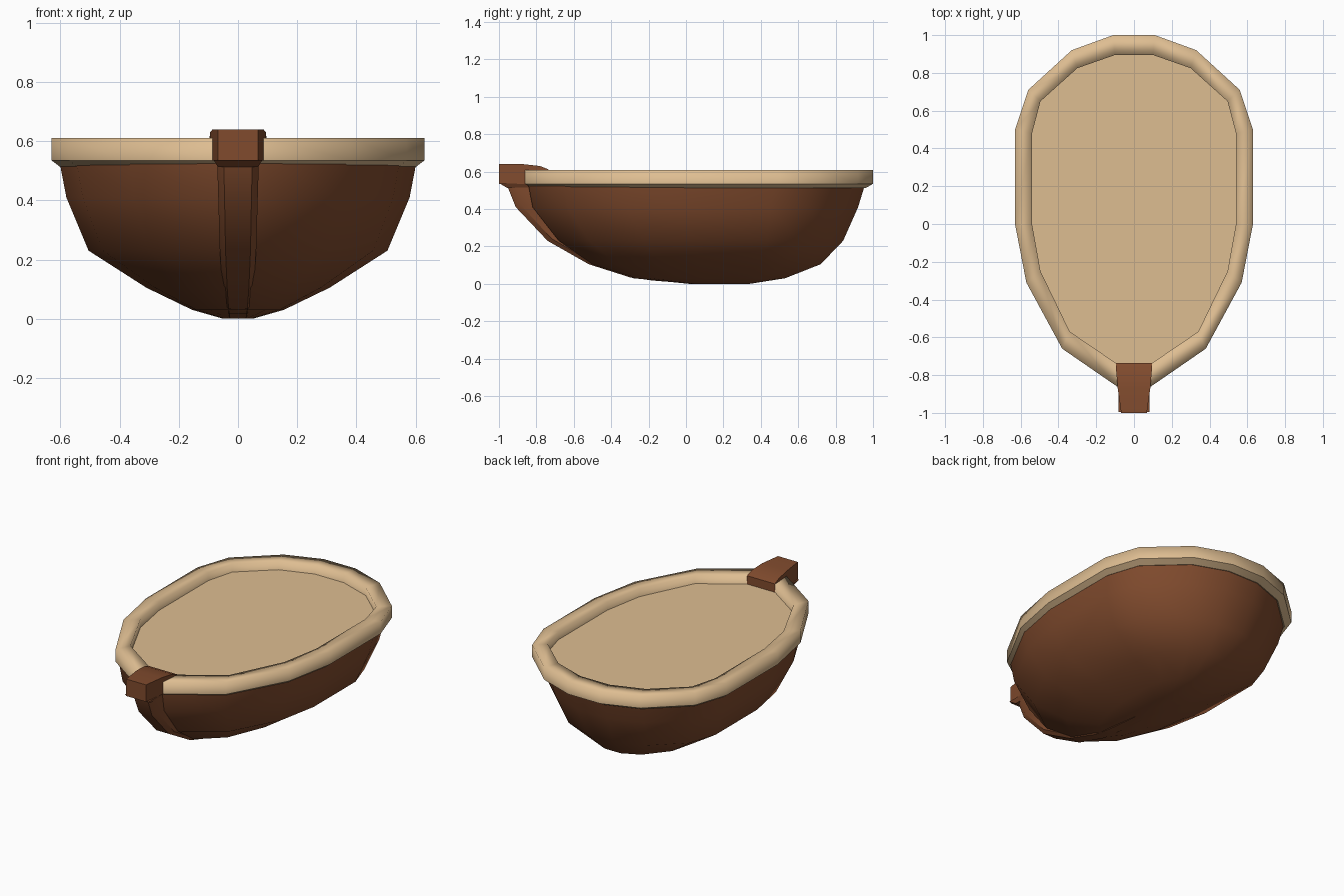
import bpy, bmesh

if "Cube" in bpy.data.objects:
    bpy.data.objects.remove(bpy.data.objects["Cube"])


def material(name, rgb):
    m = bpy.data.materials.new(name)
    m.diffuse_color = (*rgb, 1)
    m.use_nodes = True
    m.node_tree.nodes["Principled BSDF"].inputs["Base Color"].default_value = m.diffuse_color
    return m


BROWN = material("dark brown wood", (0.22, 0.071, 0.027))
TAN = material("pale tan wood", (0.73, 0.51, 0.285))

# right half of the plan outlines, back to front
OUTER = [(.11, 1.0), (.33, .92), (.56, .71), (.63, .50), (.63, 0), (.57, -.31), (.38, -.66), (.09, -.86)]
INNER = [(.10, .895), (.30, .825), (.495, .65), (.54, .48), (.54, 0), (.495, -.25), (.34, -.57), (.09, -.74)]


def ring(half, z):
    pts = half + [(-x, y) for x, y in reversed(half)]
    return [(x, y, z) for x, y in pts]


def fitted(xmax, front, back):
    # outer outline squeezed to a given width and y range
    return [(x * xmax / .63, front + (y + .86) / 1.86 * (back - front)) for x, y in OUTER]


def loft(name, rings, mat, caps=(True, True), closed=False, smooth=True, angle=35):
    bm = bmesh.new()
    rows = [[bm.verts.new(p) for p in r] for r in rings]
    n = len(rows[0])
    pairs = list(zip(rows, rows[1:])) + ([(rows[-1], rows[0])] if closed else [])
    for a, b in pairs:
        for i in range(n):
            bm.faces.new((a[i], a[(i + 1) % n], b[(i + 1) % n], b[i]))
    if caps[0]:
        bm.faces.new(rows[0])
    if caps[1]:
        bm.faces.new(rows[-1])
    bmesh.ops.recalc_face_normals(bm, faces=bm.faces)
    me = bpy.data.meshes.new(name)
    bm.to_mesh(me)
    bm.free()
    me.materials.append(mat)
    ob = bpy.data.objects.new(name, me)
    bpy.context.collection.objects.link(ob)
    if smooth:
        me.shade_smooth()
        if angle:
            me.set_sharp_from_angle(angle=angle * 3.14159 / 180)
    return ob


# hull: z, half width, front y, back y
levels = [(0, .05, .02, .34), (.03, .155, -.28, .53), (.105, .31, -.50, .72),
          (.23, .505, -.68, .84), (.41, .58, -.82, .92), (.54, .605, -.845, .96)]
loft("hull", [ring(fitted(w, f, b), z) for z, w, f, b in levels], BROWN)

# deck inside the rim
deck_edge = fitted(.585, -.80, .95)
loft("deck", [ring(deck_edge, .53), ring(deck_edge, .56)], TAN, smooth=False)

# rim: rounded-looking band with a chamfered underside
under = fitted(.60, -.82, .96)
rim = loft("rim", [ring(under, .512), ring(OUTER, .535), ring(OUTER, .61),
                   ring(INNER, .61), ring(INNER, .53)],
           TAN, caps=(False, False), closed=True, angle=None)
sharp = rim.data.attributes.new("sharp_edge", 'BOOLEAN', 'EDGE')
for e in rim.data.edges:
    za, zb = (rim.data.vertices[i].co.z for i in e.vertices)
    sharp.data[e.index].value = abs(za - zb) < .001 and za < .6

# keel post: outer y, outer z, half width
path = [(-.965, .55, .07), (-.95, .51, .07), (-.91, .41, .067), (-.74, .23, .062),
        (-.52, .105, .054), (-.30, .035, .047), (-.18, .018, .043), (.04, 0, .04)]
keel = []
for i, (y, z, w) in enumerate(path):
    t = i / (len(path) - 1)
    dy, dz = .16 * (1 - t), .03 + .03 * t
    c = w * .68
    keel.append([(-c, y, z), (c, y, z), (w, y + dy * .25, z + dz * .25), (w, y + dy, z + dz),
                 (-w, y + dy, z + dz), (-w, y + dy * .25, z + dz * .25)])
loft("keel_post", keel, BROWN)

# post head: y, half width, bottom z, top z
head = []
for y, w, lo, hi in [(-1, .068, .535, .64), (-.87, .086, .535, .64),
                     (-.78, .094, .535, .63), (-.735, .096, .55, .612)]:
    head.append([(-w, y, lo), (w, y, lo), (w, y, hi), (-w, y, hi)])
loft("post_head", head, BROWN)
# chamfered collar under the head
loft("post_collar", [[(-a, f, z), (a, f, z), (a, -.80, z), (-a, -.80, z)]
                     for a, f, z in [(.068, -.955, .512), (.082, -.995, .536)]], BROWN, smooth=False)
